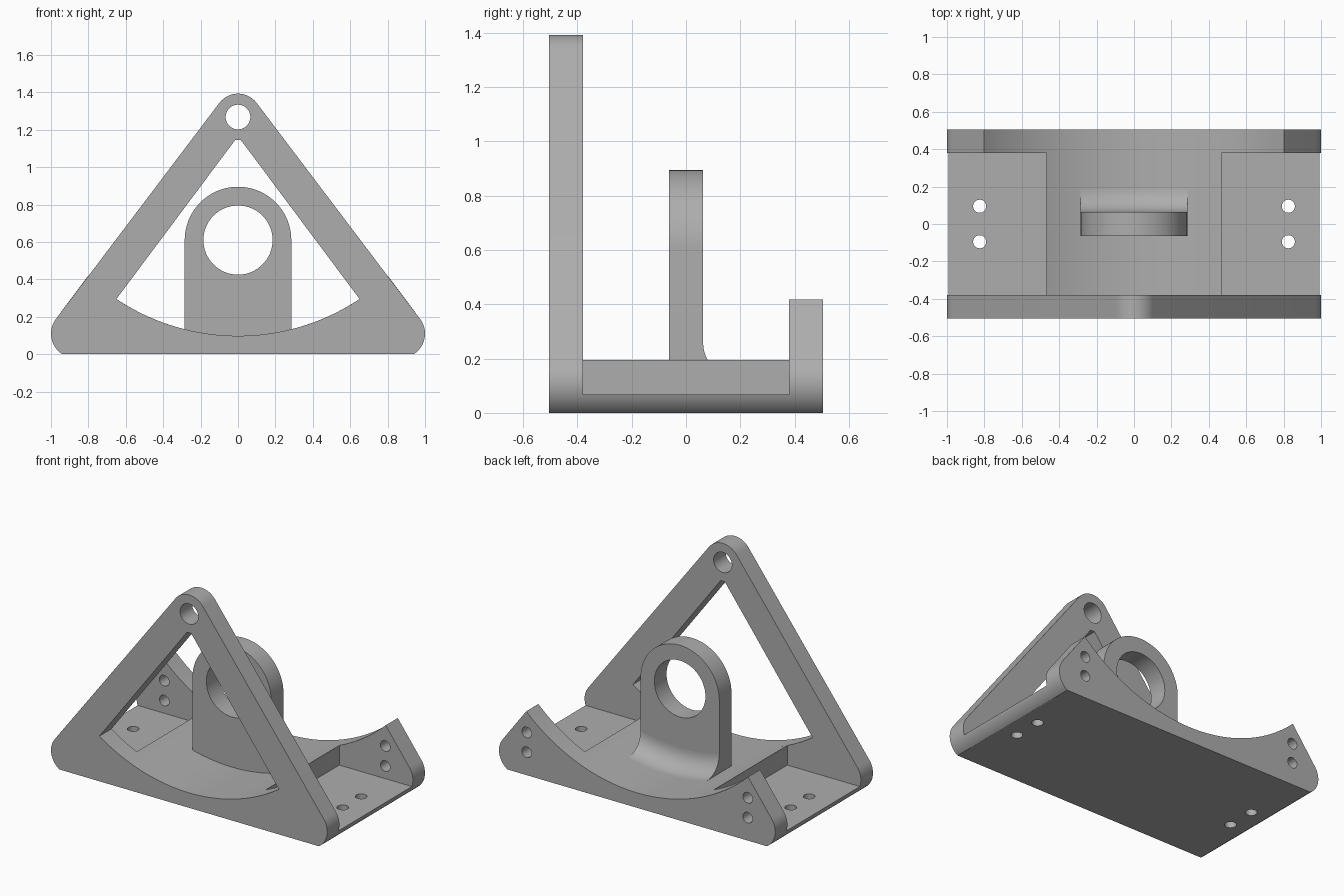
import bpy, bmesh, math

if "Cube" in bpy.data.objects:
    bpy.data.objects.remove(bpy.data.objects["Cube"])

# Shared dimensions
PIVOT = 1.268            # height of the apex hole and cradle centre
CRADLE_R = 1.17
APEX_R = 0.125
FOOT_X, FOOT_Z, FOOT_R = 0.87, 0.11, 0.13
HALF_Y, INNER_Y = 0.505, 0.38
FLOOR_Z = 0.067
SLOPE = math.atan2(0.6, 0.8)     # direction of the sloping side's normal

gray = bpy.data.materials.new("plain gray")
gray.use_nodes = True
gray.diffuse_color = (0.42, 0.42, 0.42, 1)
gray.node_tree.nodes["Principled BSDF"].inputs["Base Color"].default_value = (0.42, 0.42, 0.42, 1)


def arc(cx, cz, r, a0, a1, n):
    return [(cx + r * math.cos(a0 + (a1 - a0) * i / n),
             cz + r * math.sin(a0 + (a1 - a0) * i / n)) for i in range(n + 1)]


def cradle(half, n=48):
    """Points of the cradle arc from +half to -half."""
    a = math.asin(half / CRADLE_R)
    return arc(0, PIVOT, CRADLE_R, -math.pi / 2 + a, -math.pi / 2 - a, n)


def cradle_z(x):
    return PIVOT - math.sqrt(CRADLE_R ** 2 - x * x)


def mirrored(points):
    return [(-x, z) for x, z in reversed(points)]


def add_object(name, bm):
    bmesh.ops.recalc_face_normals(bm, faces=bm.faces)
    mesh = bpy.data.meshes.new(name)
    bm.to_mesh(mesh)
    bm.free()
    mesh.materials.append(gray)
    obj = bpy.data.objects.new(name, mesh)
    bpy.context.collection.objects.link(obj)
    return obj


def prism(name, points, start, end, vertical=False):
    """Extrude an outline along y, or along z when vertical."""
    bm = bmesh.new()
    place = (lambda a, b: (a, b, start)) if vertical else (lambda a, b: (a, start, b))
    face = bm.faces.new([bm.verts.new(place(*p)) for p in points])
    new = bmesh.ops.extrude_face_region(bm, geom=[face])["geom"]
    offset = (0, 0, end - start) if vertical else (0, end - start, 0)
    bmesh.ops.translate(bm, vec=offset, verts=[v for v in new if isinstance(v, bmesh.types.BMVert)])
    return add_object(name, bm)


def circle(cx, cz, r, n=32):
    return arc(cx, cz, r, 0, math.tau, n)[:-1]


def cut(obj, cutters):
    """Subtract the cutters, then discard them."""
    for c in cutters:
        mod = obj.modifiers.new("cut", 'BOOLEAN')
        mod.operation, mod.solver, mod.object = 'DIFFERENCE', 'EXACT', c
    bpy.context.view_layer.update()
    graph = bpy.context.evaluated_depsgraph_get()
    mesh = bpy.data.meshes.new_from_object(obj.evaluated_get(graph))
    obj.modifiers.clear()
    obj.data = mesh
    for c in cutters:
        bpy.data.objects.remove(c)


def smooth(obj):
    bpy.ops.object.select_all(action='DESELECT')
    obj.select_set(True)
    bpy.context.view_layer.objects.active = obj
    bpy.ops.object.shade_smooth_by_angle(angle=math.radians(25))


foot = arc(FOOT_X, FOOT_Z, FOOT_R, -math.asin(FOOT_Z / FOOT_R), SLOPE, 16)

# Front triangular frame with window and apex hole
apex = arc(0, PIVOT, APEX_R, SLOPE, math.pi - SLOPE, 24)
frame = prism("front_frame", foot + apex + mirrored(foot), -HALF_Y, -INNER_Y)
window = cradle(0.65) + [(-0.015, 1.145), (0.015, 1.145)]
cut(frame, [prism("window_cutter", window, -0.6, -0.3),
            prism("apex_cutter", circle(0, PIVOT, 0.066, 48), -0.6, -0.3)])

# Rear plate: same feet, topped by the cradle arc
rear = prism("rear_plate", foot + cradle(0.803) + mirrored(foot), INNER_Y, HALF_Y)
cut(rear, [prism("rear_hole_cutter", circle(s * 0.8, z, 0.035), 0.3, 0.6)
           for s in (-1, 1) for z in (0.15, 0.28)])

# Floor between the plates, with rounded side edges and mounting holes
edge_a = math.asin((FLOOR_Z - FOOT_Z) / FOOT_R)
edge = arc(FOOT_X, FOOT_Z, FOOT_R, -math.asin(FOOT_Z / FOOT_R), edge_a, 8)
floor = prism("floor", edge + mirrored(edge), -INNER_Y, INNER_Y)
cut(floor, [prism("floor_hole_cutter", circle(s * 0.825, y, 0.035), -0.1, 0.2, True)
            for s in (-1, 1) for y in (-0.095, 0.095)])

# Raised cradle block
block = prism("cradle_block", cradle(0.467) + [(-0.467, 0.03), (0.467, 0.03)], -INNER_Y, INNER_Y)

# Upright lug with a round eye
LUG_W, LUG_Y, LUG_Z = 0.285, 0.063, 0.61
lug = prism("lug", [(-LUG_W, 0.07), (LUG_W, 0.07)] + arc(0, LUG_Z, LUG_W, 0, math.pi, 48),
            -LUG_Y, LUG_Y)
cut(lug, [prism("eye_cutter", circle(0, LUG_Z, 0.185, 64), -0.2, 0.2)])

# Fillet behind the lug, following the cradle curve
R = 0.125
section = arc(LUG_Y + R, R, R, -math.pi / 2, -math.pi, 12)
section += [(0.03, R), (0.03, -0.03), (LUG_Y + R, -0.03)]
bm = bmesh.new()
STEPS = 24
rings = []
for i in range(STEPS + 1):
    x = LUG_W * (2 * i / STEPS - 1)
    rings.append([bm.verts.new((x, y, z + cradle_z(x))) for y, z in section])
for a, b in zip(rings, rings[1:]):
    for j in range(len(section)):
        k = (j + 1) % len(section)
        bm.faces.new((a[j], a[k], b[k], b[j]))
bm.faces.new(rings[0])
bm.faces.new(rings[-1])
fillet = add_object("lug_fillet", bm)

for part in (frame, rear, floor, block, lug, fillet):
    smooth(part)
